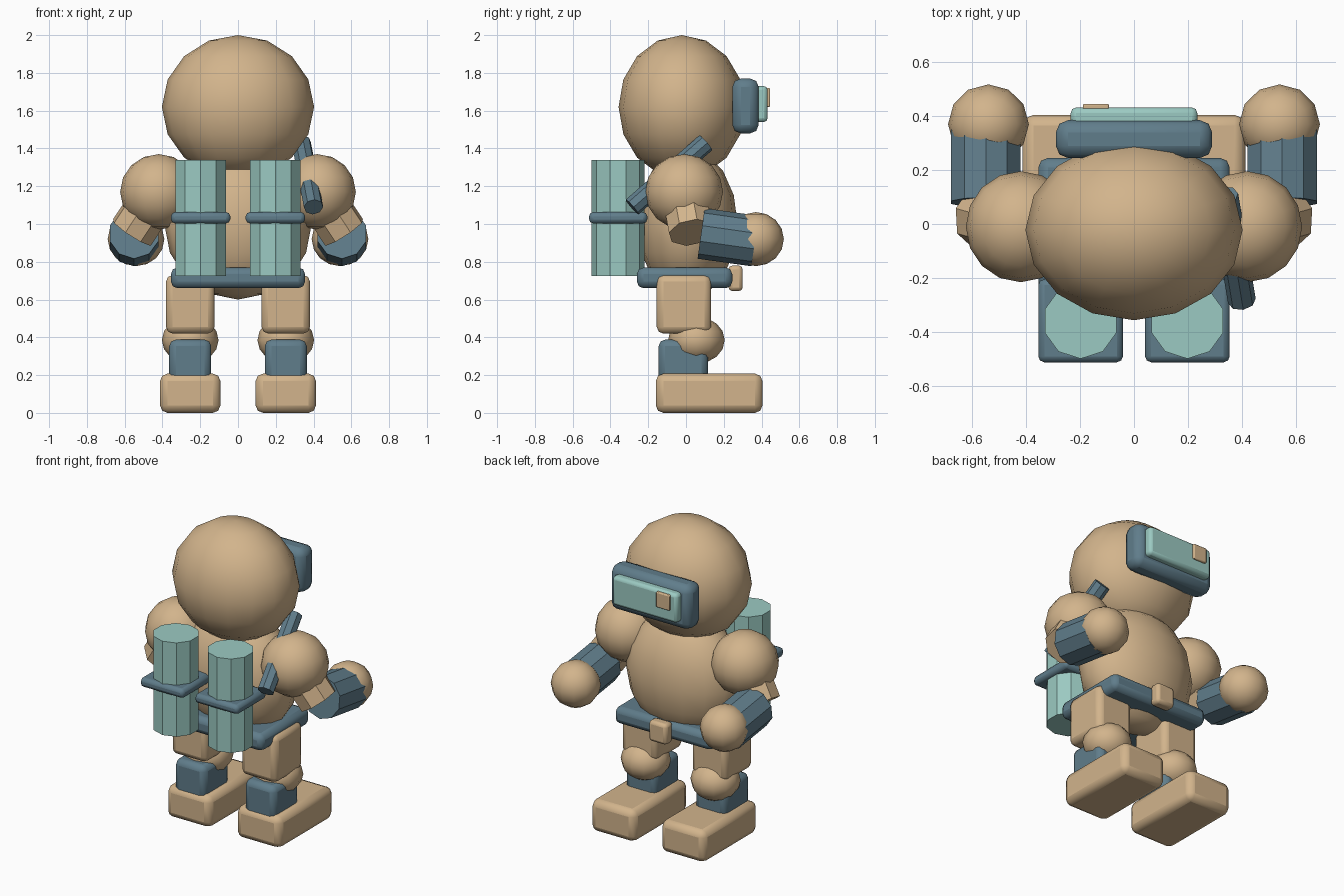
import bpy, math
from mathutils import Vector

if "Cube" in bpy.data.objects:
    bpy.data.objects.remove(bpy.data.objects["Cube"])


def colour(name, rgb):
    m = bpy.data.materials.new(name)
    m.diffuse_color = (*rgb, 1)
    m.use_nodes = True
    m.node_tree.nodes["Principled BSDF"].inputs["Base Color"].default_value = m.diffuse_color
    return m


TAN = colour("tan", (0.645, 0.456, 0.262))
SLATE = colour("slate_blue", (0.117, 0.205, 0.258))
AQUA = colour("pale_aqua", (0.33, 0.59, 0.54))


def finish(name, mat, angle=30):
    ob = bpy.context.object
    ob.name = name
    ob.data.materials.append(mat)
    bpy.ops.object.transform_apply(location=False, rotation=False, scale=True)
    bpy.ops.object.shade_smooth_by_angle(angle=math.radians(angle))
    return ob


def ball(name, mat, centre, radii, segs=12, rings=8):
    bpy.ops.mesh.primitive_uv_sphere_add(segments=segs, ring_count=rings, radius=1, location=centre)
    bpy.context.object.scale = radii
    return finish(name, mat, 60)


def rod(name, mat, a, b, radius, sides):
    a, b = Vector(a), Vector(b)
    d = b - a
    bpy.ops.mesh.primitive_cylinder_add(vertices=sides, radius=radius, depth=d.length,
                                        location=(a + b) / 2)
    bpy.context.object.rotation_euler = d.to_track_quat('Z', 'Y').to_euler()
    return finish(name, mat)


def block(name, mat, lo, hi, bevel):
    lo, hi = Vector(lo), Vector(hi)
    bpy.ops.mesh.primitive_cube_add(size=1, location=(lo + hi) / 2)
    bpy.context.object.scale = hi - lo
    ob = finish(name, mat)
    mod = ob.modifiers.new("rounded_edges", 'BEVEL')
    mod.width = bevel
    mod.segments = 2
    bpy.ops.object.modifier_apply(modifier=mod.name)
    return ob


# Head and torso
ball("head", TAN, (0, -0.022, 1.62), (0.403, 0.335, 0.38), 16)
ball("torso", TAN, (0, 0.008, 1.0), (0.39, 0.265, 0.4), 16)

# Visor on the face
block("visor_frame", SLATE, (-0.29, 0.245, 1.48), (0.29, 0.385, 1.77), 0.045)
block("visor_lens", AQUA, (-0.235, 0.36, 1.54), (0.235, 0.432, 1.73), 0.02)
block("visor_chip", TAN, (-0.19, 0.42, 1.62), (-0.093, 0.446, 1.72), 0.006)

# Belt and buckle
block("belt", SLATE, (-0.355, -0.26, 0.66), (0.355, 0.245, 0.77), 0.035)
block("buckle", TAN, (-0.065, 0.225, 0.645), (0.065, 0.3, 0.78), 0.02)

# Air hose over one shoulder
rod("air_hose", SLATE, (0.40, -0.285, 1.09), (0.335, 0.105, 1.43), 0.052, 8)

for s, side in ((-1, "left"), (1, "right")):
    # Arms
    ball(side + "_shoulder", TAN, (s * 0.42, -0.01, 1.17), (0.204, 0.206, 0.2), 16)
    rod(side + "_upper_arm", TAN, (s * 0.42, -0.01, 1.17), (s * 0.562, 0.03, 0.955), 0.125, 8)
    rod(side + "_forearm", SLATE, (s * 0.55, 0.08, 0.95), (s * 0.55, 0.365, 0.91), 0.135, 10)
    ball(side + "_hand", TAN, (s * 0.54, 0.37, 0.92), (0.15, 0.148, 0.143))

    # Back tanks with clamps
    rod(side + "_tank", AQUA, (s * 0.198, -0.36, 0.725), (s * 0.198, -0.36, 1.34), 0.14, 10)
    block(side + "_tank_clamp", SLATE, (s * 0.198 - 0.157, -0.513, 1.003),
          (s * 0.198 + 0.157, -0.205, 1.063), 0.022)

    # Legs
    x = s * 0.253
    block(side + "_thigh", TAN, (x - 0.128, -0.155, 0.42), (x + 0.128, 0.133, 0.73), 0.035)
    ball(side + "_knee", TAN, (x, 0.055, 0.385), (0.15, 0.15, 0.125))
    block(side + "_shin", SLATE, (x - 0.111, -0.145, 0.16), (x + 0.111, 0.117, 0.388), 0.035)
    block(side + "_boot", TAN, (x - 0.16, -0.16, 0), (x + 0.16, 0.405, 0.208), 0.04)
